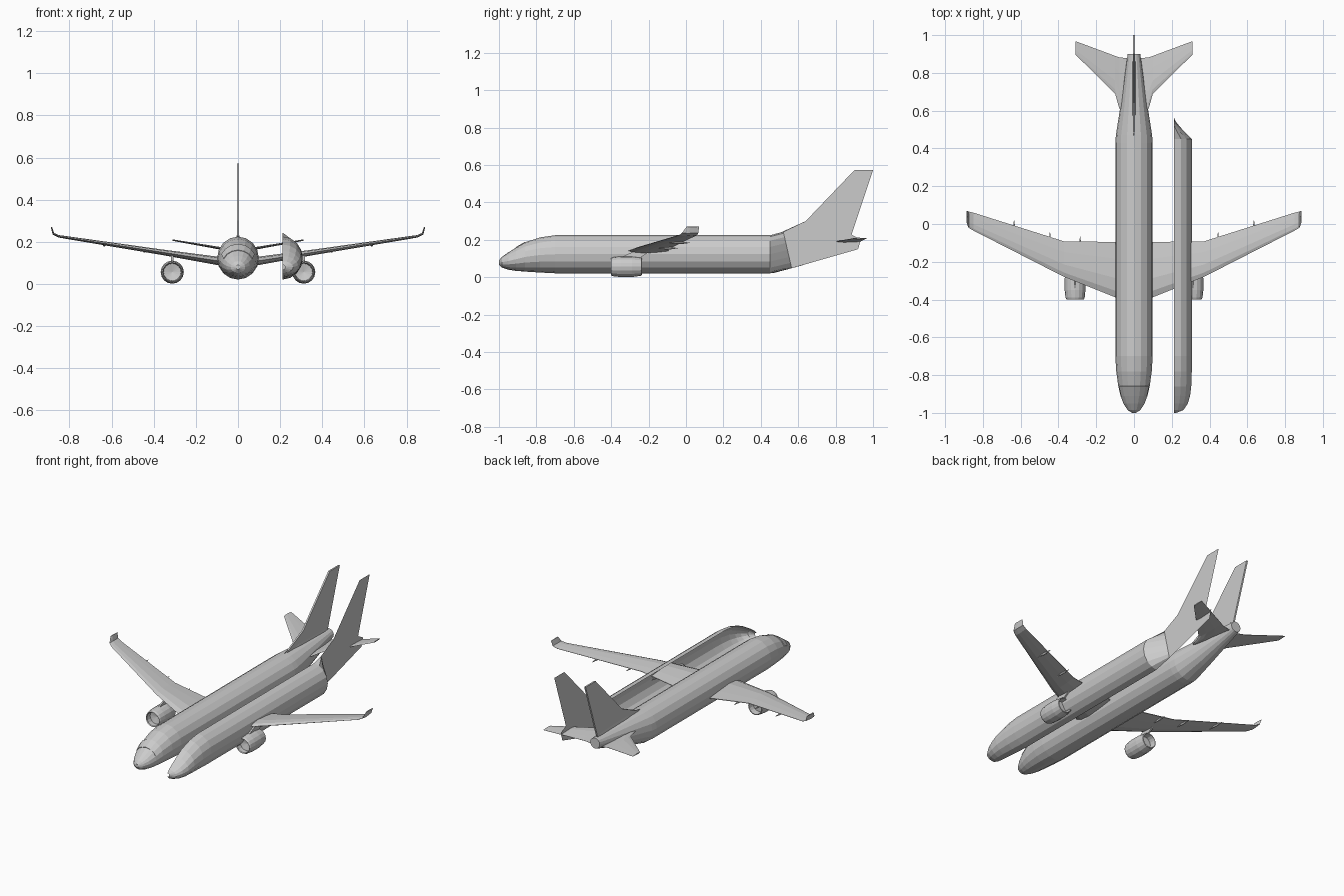
import bpy, bmesh
from math import sin, cos, pi, radians

if "Cube" in bpy.data.objects:
    bpy.data.objects.remove(bpy.data.objects["Cube"])

SIDES = 16


def make(name, verts, faces):
    mesh = bpy.data.meshes.new(name)
    mesh.from_pydata(verts, [], faces)
    bm = bmesh.new()
    bm.from_mesh(mesh)
    bmesh.ops.remove_doubles(bm, verts=bm.verts, dist=1e-5)
    bmesh.ops.recalc_face_normals(bm, faces=bm.faces)
    bm.to_mesh(mesh)
    bm.free()
    ob = bpy.data.objects.new(name, mesh)
    bpy.context.collection.objects.link(ob)
    return ob


def loft(name, rings, closed=True, caps=True):
    n = len(rings[0])
    verts = [p for r in rings for p in r]
    faces = []
    for i in range(len(rings) - 1):
        for j in range(n if closed else n - 1):
            k = (j + 1) % n
            faces.append((i * n + j, i * n + k, (i + 1) * n + k, (i + 1) * n + j))
    if caps:
        faces += [tuple(range(n)), tuple(range((len(rings) - 1) * n, len(rings) * n))]
    return make(name, verts, faces)


def arc(x, y, w, zb, zt, a0, a1, steps):
    zc, h = (zb + zt) / 2, (zt - zb) / 2
    angles = [a0 + (a1 - a0) * i / steps for i in range(steps + 1)]
    return [(x + w * cos(a), y, zc + h * sin(a)) for a in angles]


def wing(name, stations):
    # station: x, leading y, trailing y, z, thickness, tilt; mirrored across x = 0
    def ring(s, side):
        x, le, te, z, t, tilt = s
        pts = []
        for f, h in ((0, 0), (.12, .35), (.35, .5), (.7, .3), (1, .05),
                     (1, -.05), (.7, -.3), (.35, -.5), (.12, -.35)):
            a = radians(tilt)
            pts.append((side * (x - sin(a) * h * t), le + f * (te - le), z + cos(a) * h * t))
        return pts
    left = [ring(s, -1) for s in reversed(stations)]
    return loft(name, left + [ring(s, 1) for s in stations[1:]])


def spin(name, cx, cz, profile):
    return loft(name, [arc(cx, y, r, cz - r, cz + r, 0, 2 * pi, SIDES)[:-1] for r, y in profile],
                caps=False)


# fuselage sections: y, half width, bottom, top
nose = [(-1, .010, .068, .090), (-.985, .034, .052, .108), (-.95, .056, .040, .133),
        (-.91, .071, .034, .158), (-.86, .083, .030, .187), (-.78, .094, .025, .213),
        (-.70, .099, .021, .2246)]
tail = [(.43, .099, .021, .2246), (.47, .096, .023, .2246), (.61, .074, .060, .222),
        (.90, .033, .150, .215)]
loft("fuselage", [arc(0, *s, 0, 2 * pi, SIDES)[:-1] for s in nose + tail])

# cockpit window band
band = loft("cockpit_window", [
    arc(0, y, w + .003, zb, zt + .003, pi / 8, pi * 7 / 8, 6)
    for y, w, zb, zt in nose[3:5]], closed=False, caps=False)
solid = band.modifiers.new("thickness", 'SOLIDIFY')
solid.thickness = .005

# spare open half shell beside the fuselage, closing onto a flat tail
HX = .212
half_w = [.012, .050, .073, .085, .091, .094, .095]
rings = [arc(HX, y, w, zb, zt, -pi / 2, pi / 2, SIDES // 2)
         for (y, _, zb, zt), w in zip(nose, half_w)]
rings.append(arc(HX, .45, .095, .021, .2246, -pi / 2, pi / 2, SIDES // 2))
seam = []
for i in range(SIDES // 2 + 1):
    t = (1 - cos(pi * i / (SIDES // 2))) / 2
    seam.append((HX, .565 - .045 * t, .048 + .195 * t))
rings.append(seam)
loft("half_shell", rings, closed=False, caps=False)

fin_top = [(.64, .30), (.90, .572), (1.0, .572), (.885, .228)]
flat = [(.565, .048), (.52, .243)] + fin_top + [(.935, .20), (.92, .15)]
make("half_shell_tail", [(HX, y, z) for y, z in flat], [tuple(range(len(flat)))])

# tail fin with dorsal fillet
fin = [(.46, .218)] + fin_top + [(.87, .19), (.60, .19)]
loft("tail_fin", [[(x, y, z) for y, z in fin] for x in (-.005, .005)])
loft("fin_root", [[(-w, y, .215), (0, y, z), (w, y, .215)]
                  for y, w, z in ((.44, .002, .222), (.60, .009, .26), (.86, .007, .26))])

# main wing with upturned tips, and tailplane
wing("wing", [(0, -.400, -.095, .095, .045, 0), (.10, -.388, -.095, .110, .040, 0),
              (.37, -.280, -.092, .152, .026, 0), (.85, -.035, .060, .226, .012, 0),
              (.876, -.020, .066, .238, .010, 45), (.885, .003, .070, .270, .006, 80)])
wing("tailplane", [(0, .580, .875, .156, .014, 0), (.078, .612, .882, .168, .013, 0),
                   (.10, .690, .890, .172, .012, 0), (.31, .897, .968, .208, .007, 0)])

# engines, pylons and flap fairings on both sides
nacelle = [(.0001, -.355), (.041, -.365), (.042, -.395), (.046, -.400), (.051, -.388),
           (.055, -.350), (.055, -.290), (.048, -.238), (.043, -.236), (.040, -.275), (.0001, -.275)]
for side, label in ((-1, "left"), (1, "right")):
    spin(label + "_engine", side * .312, .056, nacelle)
    loft(label + "_pylon", [[(side * .312 + x, y, z) for y, z in
                             ((-.345, .108), (-.27, .142), (-.19, .140), (-.25, .10))]
                            for x in (-.005, .005)])
    for i, (x, y, z) in enumerate(((.285, -.065, .130), (.445, -.042, .155), (.635, .022, .184))):
        spin(f"{label}_flap_fairing_{i + 1}", side * x, z,
             [(.0005, y - .11), (.006, y - .07), (.006, y - .04), (.0005, y)])
